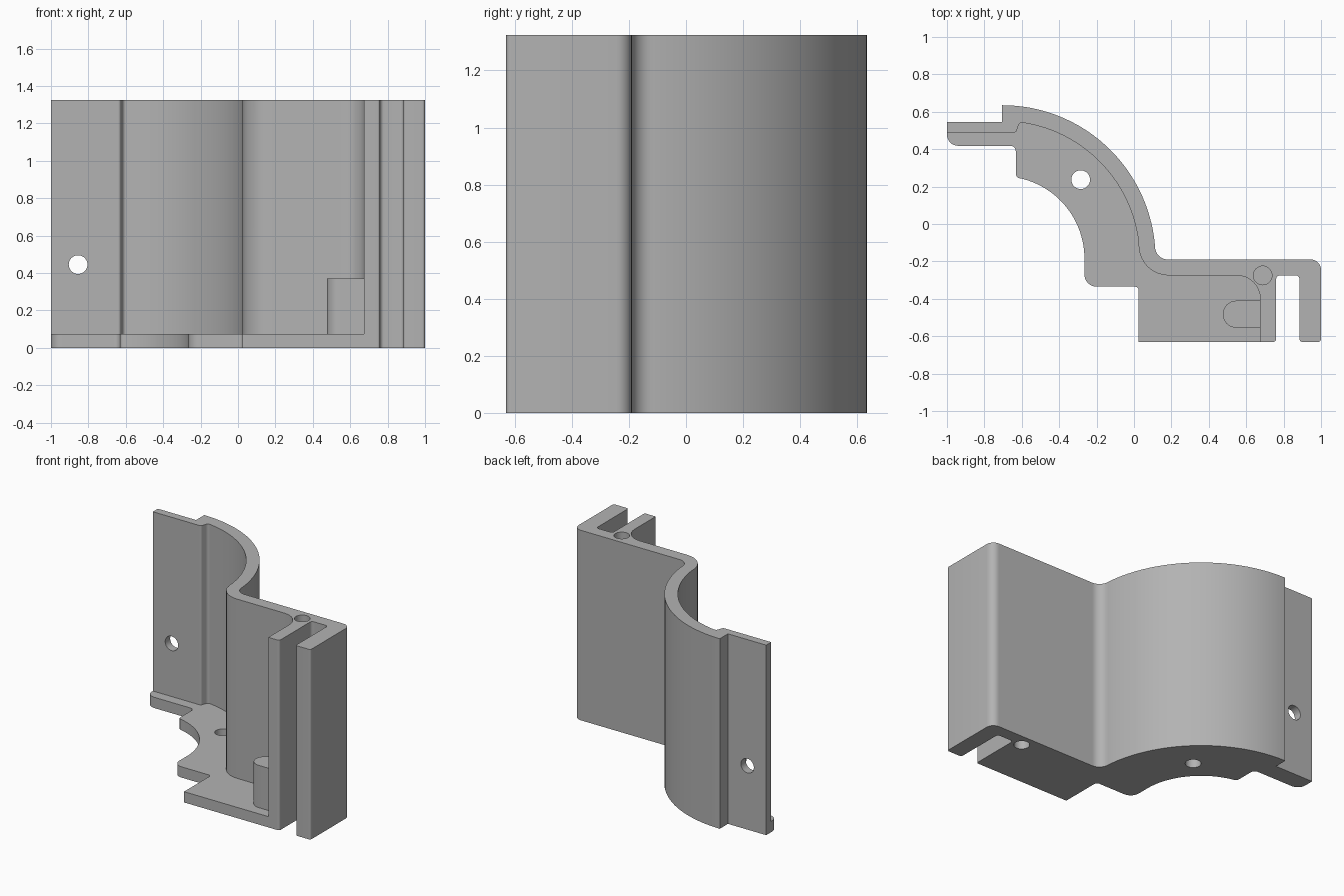
import bpy, bmesh, math
from mathutils import Vector, Matrix

cube = bpy.data.objects.get("Cube")
if cube:
    bpy.data.objects.remove(cube, do_unlink=True)

HEIGHT, FLOOR = 1.325, 0.075
CENTRE = Vector((-0.705, -0.185))

grey = bpy.data.materials.new("light grey")
grey.use_nodes = True
COLOUR = (0.45, 0.45, 0.45, 1)
grey.diffuse_color = COLOUR
grey.node_tree.nodes["Principled BSDF"].inputs["Base Color"].default_value = COLOUR


def arc(radius, start, end, n=40):
    """Points on the shared curve centre, angles in degrees."""
    out = []
    for i in range(n + 1):
        a = math.radians(start + (end - start) * i / n)
        out.append((CENTRE.x + radius * math.cos(a), CENTRE.y + radius * math.sin(a), 0))
    return out


def rounded(points, n=8):
    """Outline from (x, y, corner radius) points."""
    out = []
    for i, (x, y, r) in enumerate(points):
        p = Vector((x, y))
        if not r:
            out.append(p)
            continue
        u = (Vector(points[i - 1][:2]) - p).normalized()
        v = (Vector(points[(i + 1) % len(points)][:2]) - p).normalized()
        half = u.angle(v) / 2
        c = p + (u + v).normalized() * (r / math.sin(half))
        t = r / math.tan(half)
        a, b = p + u * t - c, p + v * t - c
        sweep = a.angle(b)
        for k in range(n + 1):
            f = k / n
            out.append(c + (a * math.sin((1 - f) * sweep) + b * math.sin(f * sweep)) / math.sin(sweep))
    return out


def finish(name, bm):
    bmesh.ops.recalc_face_normals(bm, faces=bm.faces)
    mesh = bpy.data.meshes.new(name)
    bm.to_mesh(mesh)
    bm.free()
    mesh.materials.append(grey)
    obj = bpy.data.objects.new(name, mesh)
    bpy.context.collection.objects.link(obj)
    return obj


def prism(name, points, z0, z1):
    bm = bmesh.new()
    face = bm.faces.new([bm.verts.new((p.x, p.y, z0)) for p in rounded(points)])
    ext = bmesh.ops.extrude_face_region(bm, geom=[face])["geom"]
    verts = [v for v in ext if isinstance(v, bmesh.types.BMVert)]
    bmesh.ops.translate(bm, verts=verts, vec=(0, 0, z1 - z0))
    return finish(name, bm)


def drill(name, location, depth, rotation=0):
    bm = bmesh.new()
    matrix = Matrix.Translation(location) @ Matrix.Rotation(rotation, 4, "X")
    bmesh.ops.create_cone(bm, cap_ends=True, segments=32, radius1=0.05,
                          radius2=0.05, depth=depth, matrix=matrix)
    return finish(name, bm)


def combine(target, tool, operation):
    mod = target.modifiers.new(operation, "BOOLEAN")
    mod.object, mod.operation, mod.solver = tool, operation, "EXACT"
    bpy.context.view_layer.objects.active = target
    bpy.ops.object.modifier_apply(modifier=mod.name)
    bpy.data.objects.remove(tool, do_unlink=True)


# Tall wall: flat tab, quarter curve, web and slotted end
outer = [(-1, 0.545, 0), (-0.705, 0.545, 0)] + arc(0.82, 90, 5)
slotted_end = [(0.115, -0.19, 0.07), (1, -0.19, 0.055), (1, -0.63, 0.015),
               (0.885, -0.63, 0.015), (0.885, -0.275, 0.02), (0.76, -0.275, 0.02),
               (0.76, -0.63, 0.015), (0.675, -0.63, 0), (0.675, -0.275, 0.125)]
inner = [(0.03, -0.275, 0.16)] + arc(0.735, 7, 81) + [
    (-0.612, 0.545, 0.02), (-0.63, 0.49, 0.015), (-1, 0.49, 0)]
bracket = prism("bracket", outer + slotted_end + inner, 0, HEIGHT)

# Floor plate, whose hidden edge runs inside the wall
floor_front = [(-1, 0.418, 0.06), (-0.632, 0.418, 0.03), (-0.632, 0.243, 0.025)]
floor_end = [(-0.265, -0.335, 0.065), (0.025, -0.335, 0.02), (0.025, -0.63, 0),
             (0.72, -0.63, 0), (0.72, -0.235, 0), (0.08, -0.235, 0)]
floor = prism("floor", floor_front + arc(0.44, 77, 0) + floor_end
              + arc(0.78, 6, 85) + [(-0.66, 0.52, 0), (-1, 0.52, 0)], 0, FLOOR)
combine(bracket, floor, "UNION")

# Rounded boss against the slotted end
boss = prism("boss", [(0.475, -0.555, 0.0724), (0.72, -0.555, 0),
                      (0.72, -0.41, 0), (0.475, -0.41, 0.0724)], 0.03, 0.37)
combine(bracket, boss, "UNION")

# Holes: floor, tab, and blind screw holes at both ends of the wall
for name, place, depth, turn in (
        ("floor_hole", (-0.285, 0.237, FLOOR / 2), 0.3, 0),
        ("tab_hole", (-0.855, 0.52, 0.445), 0.3, math.pi / 2),
        ("top_screw_hole", (0.688, -0.275, HEIGHT), 0.8, 0),
        ("bottom_screw_hole", (0.688, -0.275, 0), 0.8, 0)):
    combine(bracket, drill(name, place, depth, turn), "DIFFERENCE")

# Smooth curves, crisp edges
bpy.ops.object.select_all(action="DESELECT")
bracket.select_set(True)
bpy.context.view_layer.objects.active = bracket
bpy.ops.object.shade_smooth_by_angle(angle=math.radians(30))
